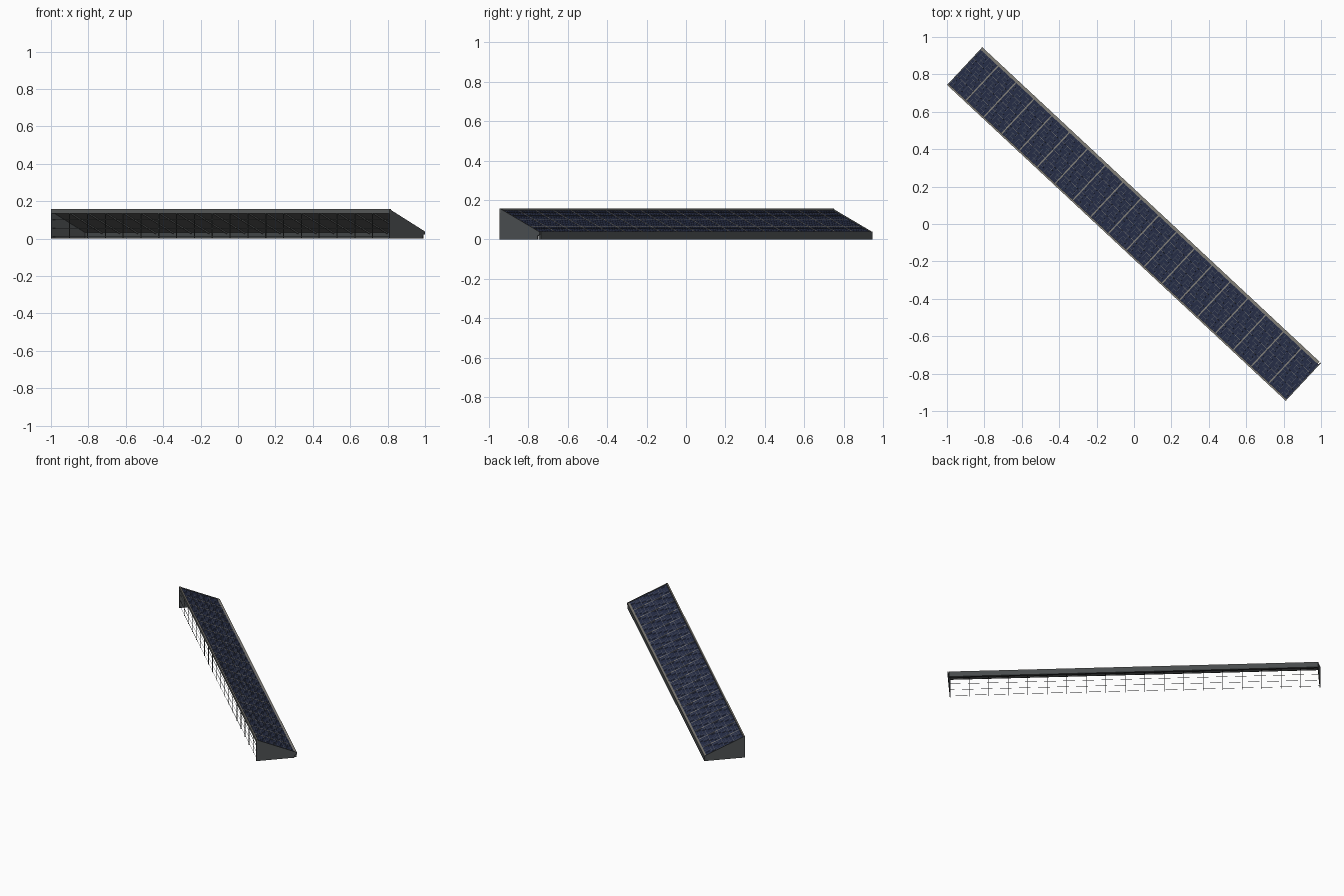
import bpy, bmesh, math
from mathutils import Matrix, Vector

if "Cube" in bpy.data.objects:
    bpy.data.objects.remove(bpy.data.objects["Cube"])

HALF_LEN, HALF_WID = 1.238, 0.138
HIGH, LOW = 0.151, 0.033
BAYS, ROWS = 19, 4
TURN = Matrix.Rotation(math.radians(-43), 4, 'Z')
TILT = math.atan2(HIGH - LOW, 2 * HALF_WID)


def material(name, colour):
    m = bpy.data.materials.new(name)
    m.use_nodes = True
    m.diffuse_color = (*colour, 1)
    m.node_tree.nodes["Principled BSDF"].inputs["Base Color"].default_value = (*colour, 1)
    return m


navy = material("navy cells", (0.018, 0.025, 0.06))
wire = material("blue grey cell wire", (0.1, 0.11, 0.13))
trim = material("warm grey trim", (0.22, 0.21, 0.185))
steel = material("dark steel", (0.065, 0.072, 0.074))
grey = material("mid grey steel", (0.11, 0.118, 0.118))
plate = material("slate plate", (0.08, 0.088, 0.094))
under = material("grey underside", (0.13, 0.135, 0.135))


def finish(name, bm, *mats):
    bmesh.ops.recalc_face_normals(bm, faces=bm.faces)
    mesh = bpy.data.meshes.new(name)
    bm.to_mesh(mesh)
    bm.free()
    for m in mats:
        mesh.materials.append(m)
    ob = bpy.data.objects.new(name, mesh)
    ob.matrix_world = TURN
    bpy.context.collection.objects.link(ob)


def box(bm, centre, size, tilt=0.0):
    mat = (Matrix.Translation(centre) @ Matrix.Rotation(-tilt, 4, 'X')
           @ Matrix.Diagonal((*size, 1)))
    bmesh.ops.create_cube(bm, size=1, matrix=mat)


def on_slope(u, v, lift=0.0):
    """Point on the sloping top, v measured across the width."""
    t = (v + HALF_WID) / (2 * HALF_WID)
    return Vector((u, v, HIGH + (LOW - HIGH) * t + lift))


V0, V1 = -0.13, 0.123
mid, span = (V0 + V1) / 2, V1 - V0
slant = span / math.cos(TILT)
pitch = 2 * HALF_LEN / BAYS
edges = [-HALF_LEN + i * pitch for i in range(BAYS + 1)]

# Sloping panel deck, grey below
bm = bmesh.new()
box(bm, on_slope(0, mid, -0.004), (2 * HALF_LEN - 0.006, slant, 0.006), TILT)
bm.normal_update()
for f in bm.faces:
    f.material_index = 0 if f.normal.z > 0.5 else 1
finish("panel_deck", bm, navy, under)

# Flush trim between panels
bm = bmesh.new()
for u in edges[1:-1]:
    box(bm, on_slope(u, mid, -0.001), (0.007, slant, 0.002), TILT)
for r in range(1, ROWS):
    box(bm, on_slope(0, V0 + span * r / ROWS, -0.001), (2 * HALF_LEN - 0.01, 0.0015, 0.002), TILT)
finish("panel_trim", bm, trim)

# Finer cell lines
bm = bmesh.new()
for u in edges[:-1]:
    for k in range(1, 6):
        box(bm, on_slope(u + pitch * k / 6, mid, -0.0014), (0.0012, slant, 0.002), TILT)
for r in range(1, ROWS * 3):
    box(bm, on_slope(0, V0 + span * r / (ROWS * 3), -0.0014), (2 * HALF_LEN - 0.01, 0.001, 0.002), TILT)
finish("cell_lines", bm, wire)

# Beams along the high and low edges, each with a lighter cap
bm = bmesh.new()
box(bm, (0, -HALF_WID + 0.005, 0.145), (2 * HALF_LEN, 0.01, 0.021))
finish("high_edge_beam", bm, grey)
bm = bmesh.new()
box(bm, (0, -HALF_WID + 0.005, 0.156), (2 * HALF_LEN, 0.01, 0.002))
finish("high_edge_cap", bm, trim)
bm = bmesh.new()
box(bm, (-0.005, HALF_WID - 0.008, 0.0185), (2 * HALF_LEN - 0.01, 0.016, 0.037))
finish("low_edge_beam", bm, steel)
bm = bmesh.new()
box(bm, (-0.005, HALF_WID - 0.009, 0.038), (2 * HALF_LEN - 0.01, 0.018, 0.002))
finish("low_edge_cap", bm, trim)

# Solid end plates
for side, name in ((-1, "right_end_plate"), (1, "left_end_plate")):
    bm = bmesh.new()
    profile = [(-HALF_WID, 0), (-HALF_WID, 0.157), (HALF_WID, 0.038), (HALF_WID, 0.022), (0.125, 0.02), (0.123, 0)]
    face = bm.faces.new([bm.verts.new((side * HALF_LEN, v, z)) for v, z in profile])
    out = bmesh.ops.extrude_face_region(bm, geom=[face])
    moved = [g for g in out["geom"] if isinstance(g, bmesh.types.BMVert)]
    bmesh.ops.translate(bm, verts=moved, vec=(-side * 0.005, 0, 0))
    finish(name, bm, plate)

# Open lattice of thin posts and rails under the high edge
bm = bmesh.new()
for u in edges[1:-1]:
    box(bm, (u, -0.132, 0.068), (0.004, 0.004, 0.136))
finish("lattice_posts", bm, steel)
bm = bmesh.new()
for z in (0.01, 0.055, 0.1):
    box(bm, (0, -0.132, z), (2 * HALF_LEN - 0.01, 0.0015, 0.0015))
finish("lattice_rails", bm, steel)

# Rafters beneath the deck
bm = bmesh.new()
for u in edges[1:-1]:
    box(bm, on_slope(u, mid, -0.011), (0.005, slant, 0.007), TILT)
finish("rafters", bm, under)
